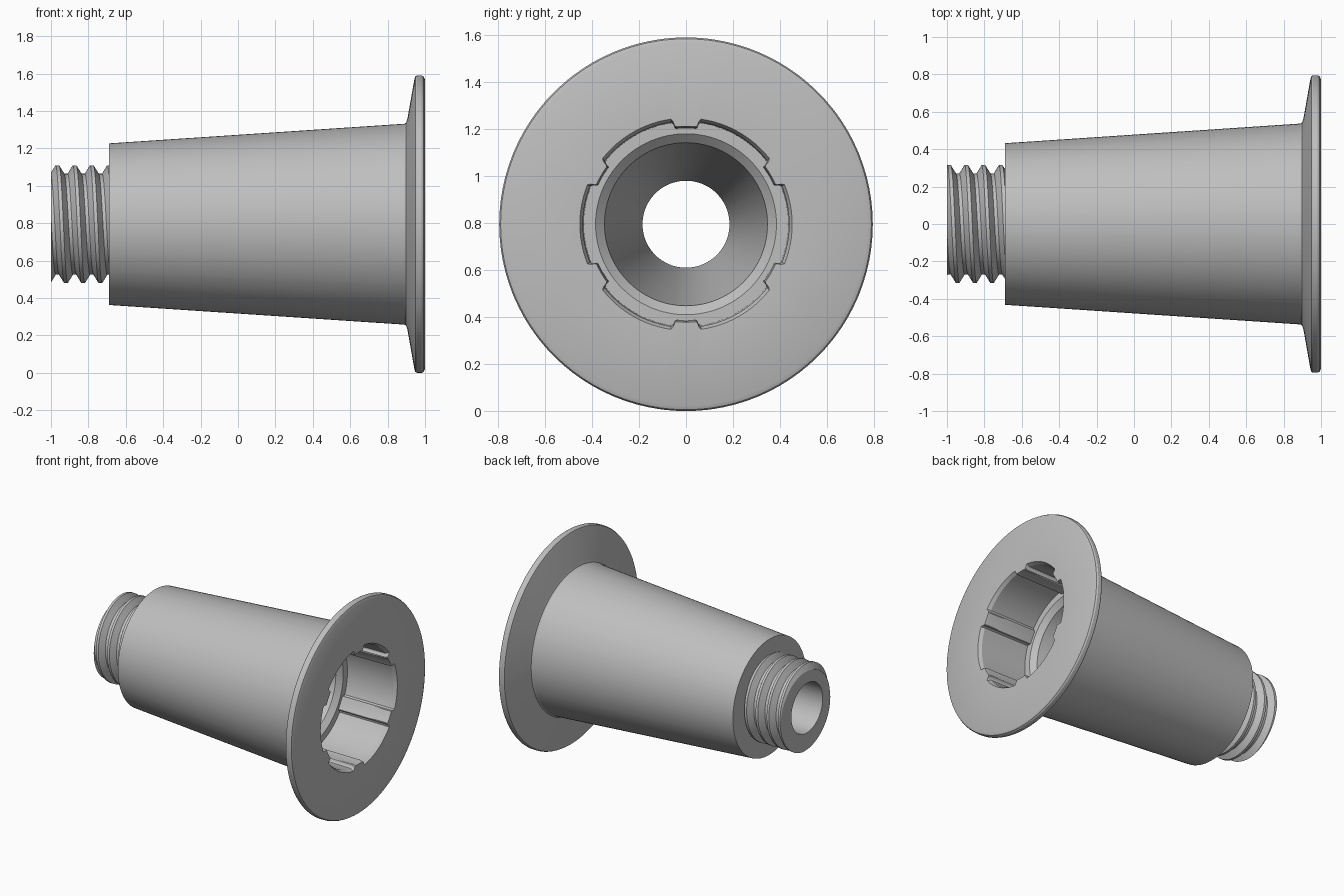
import bpy
import bmesh
from math import sin, cos, pi, radians, floor

if "Cube" in bpy.data.objects:
    bpy.data.objects.remove(bpy.data.objects["Cube"], do_unlink=True)

AXIS_Z = 0.795
BORE = 0.185

# Single grey plastic
grey = bpy.data.materials.new("grey plastic")
grey.use_nodes = True
colour = (0.52, 0.52, 0.52, 1)
grey.diffuse_color = colour
grey.node_tree.nodes["Principled BSDF"].inputs["Base Color"].default_value = colour


def on_axis(x, r, a):
    return (x, r * cos(a), AXIS_Z + r * sin(a))


def grid_object(name, rows):
    """Skin rows of points into a surface, weld it and shade it."""
    bm = bmesh.new()
    grid = [[bm.verts.new(p) for p in row] for row in rows]
    for low, high in zip(grid, grid[1:]):
        for i in range(len(low) - 1):
            bm.faces.new((low[i], low[i + 1], high[i + 1], high[i]))
    bmesh.ops.remove_doubles(bm, verts=bm.verts, dist=0.00002)
    bmesh.ops.dissolve_degenerate(bm, edges=bm.edges, dist=0.00002)
    bmesh.ops.recalc_face_normals(bm, faces=bm.faces)
    mesh = bpy.data.meshes.new(name)
    bm.to_mesh(mesh)
    bm.free()
    mesh.materials.append(grey)
    obj = bpy.data.objects.new(name, mesh)
    bpy.context.collection.objects.link(obj)
    bpy.ops.object.select_all(action="DESELECT")
    obj.select_set(True)
    bpy.context.view_layer.objects.active = obj
    bpy.ops.object.shade_smooth_by_angle(angle=radians(25))
    return obj


# Angles around the axis, denser at the six rib corners; weight 1 is on a rib
half = [(0, 1), (3, 1), (5.8, 1), (6.6, 0.85), (7.2, 0.3), (8.2, 0)]
half += [(8.2 + 21.8 * i / 6, 0) for i in range(1, 7)]
sector = [(-a, w) for a, w in reversed(half[1:])] + half[:-1]
around = [(radians(30 + 60 * k + a), w) for k in range(6) for a, w in sector]
around.append((around[0][0] + 2 * pi, around[0][1]))

# Tapered body and flange: (x, radius)
outside = [(-0.69, 0.22), (-0.69, 0.432), (0.89, 0.537), (0.899, 0.543),
           (0.906, 0.565), (0.943, 0.775), (0.948, 0.79), (0.957, 0.795),
           (0.982, 0.795), (0.993, 0.789), (1.0, 0.772)]
# Ribbed socket: (x, wall radius, rib radius)
socket = [(1.0, 0.452, 0.417), (0.975, 0.439, 0.411), (0.6, 0.435, 0.408)]
# Seat, funnel and bore
inside = [(0.6, 0.385), (0.565, 0.347), (-0.55, BORE), (-1.0, BORE)]

profile = [(x, r, r) for x, r in outside] + socket + [(x, r, r) for x, r in inside]
grid_object("flanged_sleeve", [
    [on_axis(x, wall + (rib - wall) * w, a) for a, w in around]
    for x, wall, rib in profile])

# Threaded neck: a trapezoid thread swept along a helix, trimmed flat at both ends
PITCH = 0.092
ROOT, CREST = 0.27, 0.315
X0, X1 = -1.0, -0.685
STEPS = 96
knots = [(0, CREST), (0.2, CREST), (0.5, ROOT), (0.7, ROOT), (1, CREST)]


def thread_radius(phase):
    f = phase - floor(phase)
    for (f0, r0), (f1, r1) in zip(knots, knots[1:]):
        if f <= f1:
            return r0 + (r1 - r0) * (f - f0) / (f1 - f0)


columns = [2 * pi * i / STEPS for i in range(STEPS + 1)]
rows = [[on_axis(X0, BORE, a) for a in columns]]
start = -0.975 - PITCH / 4
for k in range(-3, 6):
    for f, _ in knots[:-1]:
        row = []
        for a in columns:
            shift = start + PITCH * a / (2 * pi)
            x = min(max(shift + PITCH * (k + f), X0), X1)
            row.append(on_axis(x, thread_radius((x - shift) / PITCH + 1e-7), a))
        rows.append(row)
grid_object("threaded_neck", rows)
